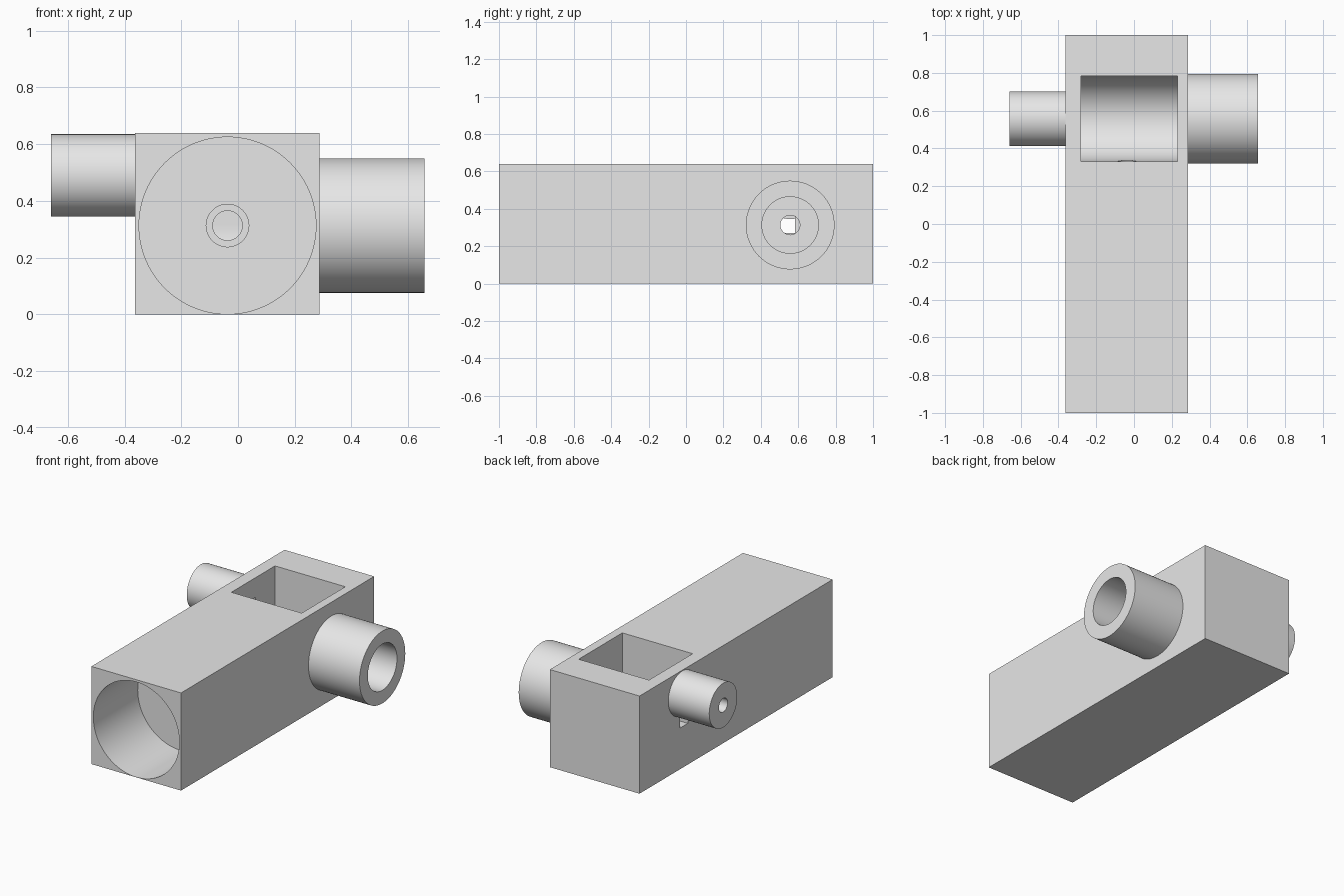
import bpy, math
from mathutils import Vector

cube = bpy.data.objects.get("Cube")
if cube:
    bpy.data.objects.remove(cube, do_unlink=True)

grey = bpy.data.materials.new("plain grey")
grey.use_nodes = True
colour = (0.8, 0.8, 0.8, 1)
grey.diffuse_color = colour
grey.node_tree.nodes["Principled BSDF"].inputs["Base Color"].default_value = colour


def box(name, low, high):
    low, high = Vector(low), Vector(high)
    bpy.ops.mesh.primitive_cube_add(size=1, location=(low + high) / 2)
    ob = bpy.context.object
    ob.name = name
    ob.scale = high - low
    bpy.ops.object.transform_apply(location=False, rotation=False, scale=True)
    return ob


def rod(name, axis, start, end, centre, radius):
    """Cylinder along x or y; centre holds the other two coordinates."""
    mid = (start + end) / 2
    along_x = axis == "x"
    loc = (mid, *centre) if along_x else (centre[0], mid, centre[1])
    turn = (0, math.pi / 2, 0) if along_x else (math.pi / 2, 0, 0)
    bpy.ops.mesh.primitive_cylinder_add(vertices=96, radius=radius, depth=end - start,
                                        location=loc, rotation=turn)
    ob = bpy.context.object
    ob.name = name
    return ob


def cut(target, cutter):
    cutter.hide_render = True
    mod = target.modifiers.new("cut", "BOOLEAN")
    mod.operation, mod.solver, mod.object = "DIFFERENCE", "EXACT", cutter
    bpy.context.view_layer.objects.active = target
    bpy.ops.object.modifier_apply(modifier=mod.name)
    bpy.data.objects.remove(cutter, do_unlink=True)


def finish(ob):
    ob.data.materials.clear()
    ob.data.materials.append(grey)
    bpy.ops.object.select_all(action="DESELECT")
    ob.select_set(True)
    bpy.context.view_layer.objects.active = ob
    bpy.ops.object.shade_smooth_by_angle(angle=math.radians(30))


LEFT, RIGHT, TOP = 0.287, -0.363, 0.64
MID_X, MID_Z, PORT_Y = -0.037, 0.313, 0.557

# Main block
body = box("body", (RIGHT, -1, 0), (LEFT, 1, TOP))

# Round-bottomed chamber, open at the top
cut(body, rod("chamber_round", "x", -0.28, 0.23, (PORT_Y, MID_Z), 0.226))
cut(body, box("chamber_opening", (-0.28, PORT_Y - 0.226, MID_Z), (0.23, PORT_Y + 0.226, 0.8)))

# Stepped front bore leading to the chamber
cut(body, rod("front_bore", "y", -1.1, -0.54, (MID_X, MID_Z), 0.312))
cut(body, rod("step_bore", "y", -0.6, 0.1, (MID_X, MID_Z), 0.075))
cut(body, rod("narrow_bore", "y", 0, 0.5, (MID_X, MID_Z), 0.052))

# Side passages: round on the left, slot on the right
cut(body, rod("left_passage", "x", 0.1, 0.4, (PORT_Y, MID_Z), 0.052))
cut(body, box("right_slot", (-0.45, 0.5, 0.27), (-0.2, 0.583, 0.51)))
finish(body)

# Side tubes
for name, start, end, z, outer, inner in (
        ("left_tube", LEFT, 0.657, MID_Z, 0.237, 0.151),
        ("right_tube", -0.66, RIGHT, 0.49, 0.145, 0.045)):
    tube = rod(name, "x", start, end, (PORT_Y, z), outer)
    cut(tube, rod("tube_bore", "x", start - 0.1, end + 0.1, (PORT_Y, z), inner))
    finish(tube)
